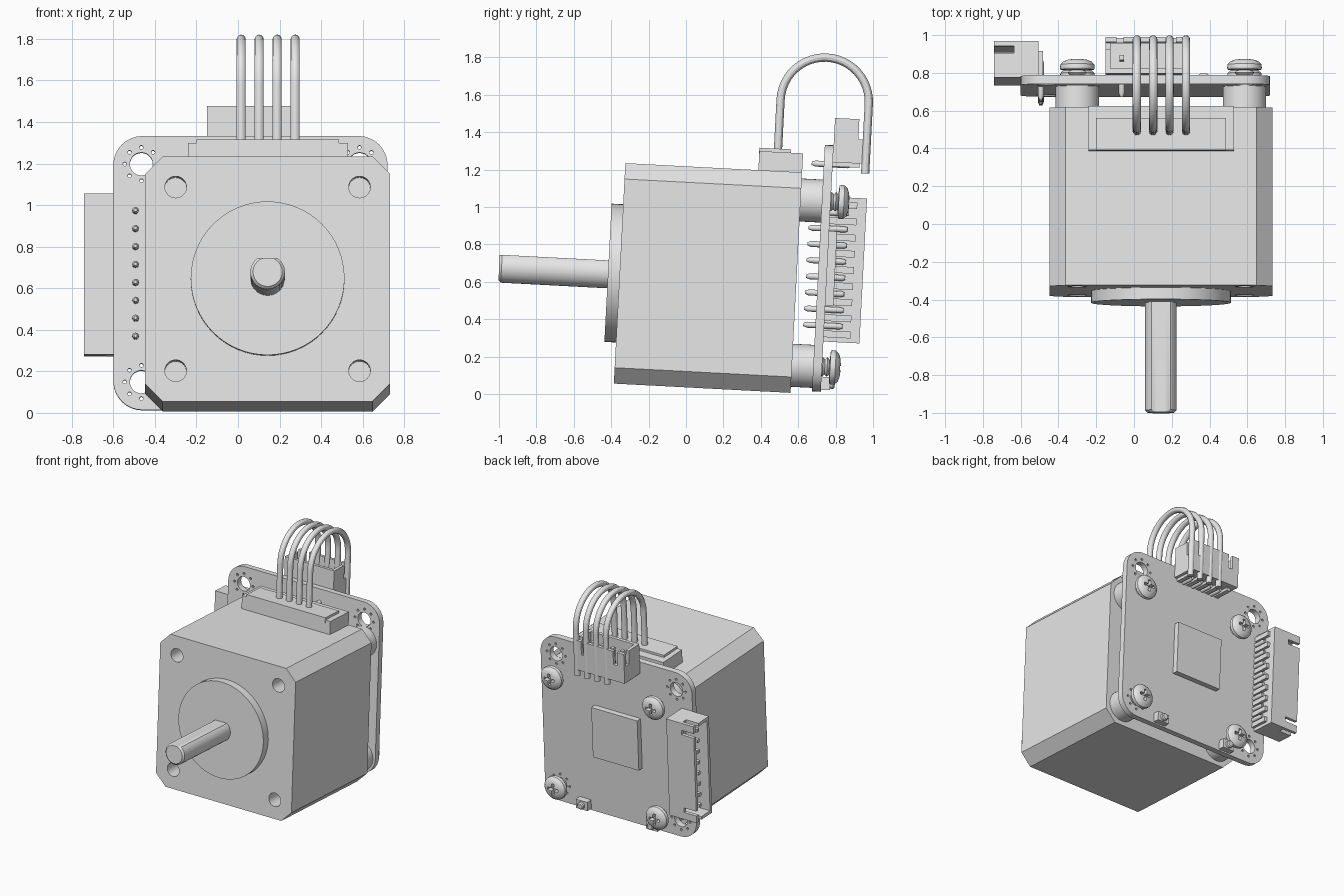
import bpy, bmesh, math
from math import cos, sin, pi, radians
from mathutils import Matrix

if "Cube" in bpy.data.objects:
    bpy.data.objects.remove(bpy.data.objects["Cube"])

grey = bpy.data.materials.new("plain_grey")
grey.use_nodes = True
colour = (0.8, 0.8, 0.8, 1)
grey.diffuse_color = colour
grey.node_tree.nodes["Principled BSDF"].inputs["Base Color"].default_value = colour

parts = []
CX = 0.1425           # motor axis in x
BX, BZ = 0.06, 0.084  # board centre
HOLE = 0.4425         # motor hole spacing, half
BACK = 1.107          # rear face of the board


# ---- helpers: the motor axis runs along y ----
def box(bm, x0, x1, y0, y1, z0, z1):
    m = Matrix.Translation(((x0 + x1) / 2, (y0 + y1) / 2, (z0 + z1) / 2))
    bmesh.ops.create_cube(bm, size=1, matrix=m @ Matrix.Diagonal((x1 - x0, y1 - y0, z1 - z0, 1)))


def prism(bm, outline, y0, y1):
    front = [bm.verts.new((x, y0, z)) for x, z in outline]
    back = [bm.verts.new((x, y1, z)) for x, z in outline]
    bm.faces.new(front)
    bm.faces.new(back[::-1])
    for i in range(len(front)):
        bm.faces.new((front[i - 1], front[i], back[i], back[i - 1]))


def lathe(bm, x, z, profile, n=32):
    """Turn (radius, y) points about an axis along y."""
    rings = [[bm.verts.new((x + r * cos(2 * pi * i / n), y, z + r * sin(2 * pi * i / n)))
              for i in range(n)] for r, y in profile]
    for a, b in zip(rings, rings[1:]):
        for i in range(n):
            bm.faces.new((a[i - 1], a[i], b[i], b[i - 1]))
    bm.faces.new(rings[0])
    bm.faces.new(rings[-1][::-1])


def add(name, data):
    ob = bpy.data.objects.new(name, data)
    bpy.context.collection.objects.link(ob)
    return ob


def mesh_from(name, bm):
    bmesh.ops.recalc_face_normals(bm, faces=bm.faces)
    me = bpy.data.meshes.new(name)
    bm.to_mesh(me)
    bm.free()
    me.materials.append(grey)
    return me


def part(name, bm):
    ob = add(name, mesh_from(name, bm))
    parts.append(ob)
    return ob


def baked(ob):
    bpy.context.view_layer.update()
    dg = bpy.context.evaluated_depsgraph_get()
    return bpy.data.meshes.new_from_object(ob.evaluated_get(dg))


def cut(ob, bm):
    cutter = add("cutter", mesh_from("cutter", bm))
    cutter.hide_render = True
    mod = ob.modifiers.new("cut", 'BOOLEAN')
    mod.object, mod.solver = cutter, 'EXACT'
    me = baked(ob)
    ob.modifiers.clear()
    ob.data = me
    bpy.data.objects.remove(cutter)


def cut_box(ob, *size):
    bm = bmesh.new()
    box(bm, *size)
    cut(ob, bm)


corners = [(sx, sz) for sx in (-1, 1) for sz in (-1, 1)]

# ---- motor body with chamfered corners and four mounting holes ----
h, c = 0.59, 0.085
bm = bmesh.new()
prism(bm, [(CX + x, z) for x, z in ((h, c - h), (h, h - c), (h - c, h), (c - h, h),
                                    (-h, h - c), (-h, c - h), (c - h, -h), (h - c, -h))], 0, 0.946)
body = part("motor_body", bm)
bm = bmesh.new()
for sx, sz in corners:
    lathe(bm, CX + sx * HOLE, sz * HOLE, [(0.052, -0.05), (0.052, 0.13)])
cut(body, bm)

# ---- front boss and flatted shaft ----
bm = bmesh.new()
lathe(bm, CX, 0, [(0.37, -0.062), (0.37, 0)], 64)
part("front_boss", bm)
bm = bmesh.new()
lathe(bm, CX, 0, [(0.07, -0.645), (0.083, -0.632), (0.083, -0.055)], 48)
for v in bm.verts:
    v.co.z = min(v.co.z, 0.066)
part("shaft", bm)

# ---- wire outlet on the top of the body ----
bm = bmesh.new()
box(bm, -0.24, 0.53, 0.712, 0.946, 0.585, 0.692)
part("wire_outlet", bm)
bm = bmesh.new()
box(bm, -0.2, 0.487, 0.711, 0.88, 0.65, 0.71)
part("wire_outlet_cap", bm)

# ---- circuit board with corner holes ringed by tiny vias ----
r, half = 0.14, 0.66
outline = []
for k, (sx, sz) in enumerate(((1, 1), (-1, 1), (-1, -1), (1, -1))):
    for i in range(9):
        a = (k + i / 8) * pi / 2
        outline.append((BX + sx * (half - r) + r * cos(a), BZ + sz * (half - r) + r * sin(a)))
bm = bmesh.new()
prism(bm, outline, 1.06, BACK)
board = part("circuit_board", bm)
bm = bmesh.new()
for sx, sz in corners:
    x, z = BX + sx * 0.525, BZ + sz * 0.525
    lathe(bm, x, z, [(0.055, 1), (0.055, 1.2)])
    for i in range(8):
        a = i * pi / 4
        lathe(bm, x + 0.08 * cos(a), z + 0.08 * sin(a), [(0.009, 1), (0.009, 1.2)], 10)
cut(board, bm)

# ---- standoffs and cross-head screws ----
for sx, sz in corners:
    x, z = CX + sx * HOLE, sz * HOLE
    bm = bmesh.new()
    lathe(bm, x, z, [(0.115, 0.946), (0.115, 1.06)], 40)
    part("standoff", bm)
    bm = bmesh.new()
    thread = [(0.052 if i % 2 else 0.04, 1.05 + i * 0.012) for i in range(9)]
    head = [(0.088, 1.15), (0.092, 1.158), (0.09, 1.178), (0.075, 1.194), (0.05, 1.203), (0.02, 1.207)]
    lathe(bm, x, z, thread + head)
    screw = part("screw", bm)
    for w, t in ((0.045, 0.011), (0.011, 0.045)):
        cut_box(screw, x - w, x + w, 1.172, 1.25, z - t, z + t)

# ---- main chip and two push buttons ----
bm = bmesh.new()
box(bm, -0.14, 0.26, BACK, 1.15, -0.115, 0.285)
part("chip", bm)
for x in (0.37, -0.24):
    bm = bmesh.new()
    box(bm, x - 0.05, x + 0.05, BACK, 1.155, -0.565, -0.495)
    lathe(bm, x, -0.53, [(0.027, 1.15), (0.027, 1.172), (0.02, 1.18)], 20)
    part("push_button", bm)


# ---- pin connectors: open towards +z, pins spaced along x ----
def connector(name, pins, place):
    pitch, wall = 0.0865, 0.025
    w = (pins - 1) * pitch / 2 + 0.085
    y0, y1 = BACK, 1.3
    bm = bmesh.new()
    box(bm, -w, w, y0, y1, 0, 0.237)
    shell = part(name + "_housing", bm)
    cut_box(shell, wall - w, w - wall, y0 + wall, y1 - wall, 0.05, 0.3)
    cut_box(shell, -w - 0.1, w + 0.1, 1.237, y1 - wall, 0.13, 0.3)
    for s in (-1, 1):
        a = s * (w - 0.075)
        cut_box(shell, a - 0.018, a + 0.018, 1.25, 1.35, 0.13, 0.3)
    bm = bmesh.new()
    for i in range(pins):
        a = (i - (pins - 1) / 2) * pitch
        lathe(bm, a, -0.012, [(0.008, 0.995), (0.016, 1.015), (0.016, 1.19), (0.01, 1.205)], 12)
        box(bm, a - 0.013, a + 0.013, 1.18, 1.206, -0.012, 0.2)
    pin_set = part(name + "_pins", bm)
    bm = bmesh.new()
    for i in range(pins + 1):
        a = (i - pins / 2) * pitch
        box(bm, a - 0.018, a + 0.018, y0, 1.25, -0.022, 0.01)
    ribs = part(name + "_ribs", bm)
    for ob in (shell, pin_set, ribs):
        ob.matrix_world = place


connector("motor_connector", 4, Matrix.Translation((0.065, 0, 0.653)))
connector("signal_connector", 8,
          Matrix.Translation((-0.505, 0, 0.081)) @ Matrix.Rotation(-pi / 2, 4, 'Y'))

# ---- four looped wires ----
curve = bpy.data.curves.new("wires", 'CURVE')
curve.dimensions = '3D'
curve.bevel_depth, curve.bevel_resolution = 0.022, 4
curve.use_fill_caps = True
R, yc, zc = 0.236, 1.047, 0.974
path = [(yc - R, 0.69)] + [(yc - R * cos(i * pi / 24), zc + R * sin(i * pi / 24)) for i in range(25)]
path.append((yc + R, 0.602))
for i in range(4):
    spline = curve.splines.new('POLY')
    spline.points.add(len(path) - 1)
    for p, (y, z) in zip(spline.points, path):
        p.co = (0.015 + i * 0.0867, y, z, 1)
source = add("wire_source", curve)
me = baked(source)
bpy.data.objects.remove(source)
me.materials.clear()
me.materials.append(grey)
parts.append(add("wires", me))

# ---- lean the whole assembly slightly and shade it ----
lean = Matrix.Translation((0, -0.355, 0.645)) @ Matrix.Rotation(radians(-3), 4, 'X')
bpy.ops.object.select_all(action='DESELECT')
for ob in parts:
    ob.matrix_world = lean @ ob.matrix_basis
    ob.select_set(True)
bpy.context.view_layer.objects.active = body
bpy.ops.object.shade_smooth_by_angle(angle=radians(30))
